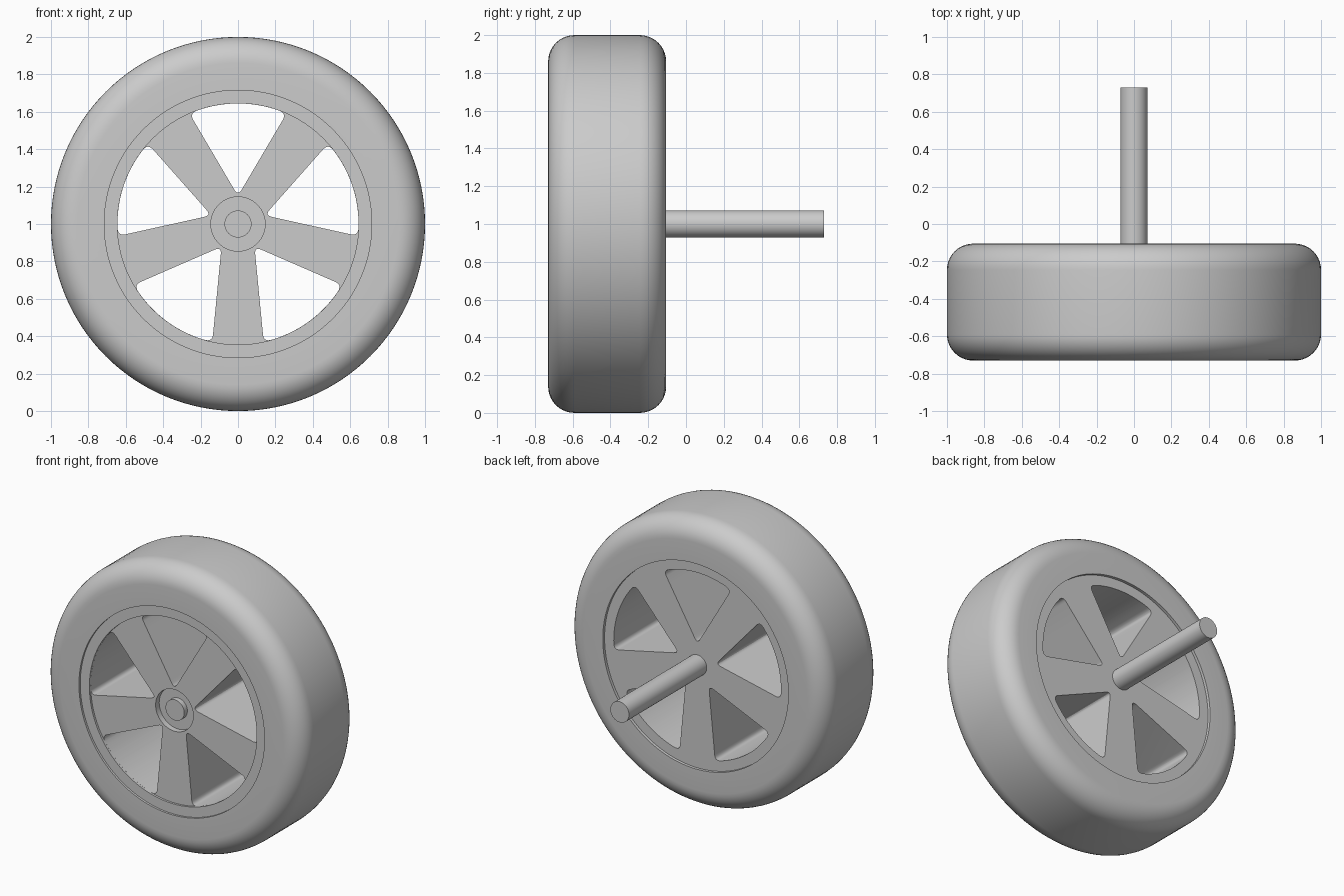
import bpy
import bmesh
from math import sin, cos, pi, radians
from mathutils import Vector, Matrix

if "Cube" in bpy.data.objects:
    bpy.data.objects.remove(bpy.data.objects["Cube"])

grey = bpy.data.materials.new("plain grey")
grey.use_nodes = True
grey.diffuse_color = (0.6, 0.6, 0.6, 1)
grey.node_tree.nodes["Principled BSDF"].inputs["Base Color"].default_value = (0.6, 0.6, 0.6, 1)

CENTRE = Vector((0, 0, 1))
FRONT, BACK = -0.73, -0.105
RIM_R, HOLE_R, HUB_R, AXLE_R = 0.715, 0.645, 0.145, 0.072


def finish(bm, name):
    """Turn a bmesh into a smooth-shaded object with crisp edges."""
    bmesh.ops.recalc_face_normals(bm, faces=bm.faces)
    mesh = bpy.data.meshes.new(name)
    bm.to_mesh(mesh)
    bm.free()
    mesh.materials.append(grey)
    obj = bpy.data.objects.new(name, mesh)
    bpy.context.collection.objects.link(obj)
    return obj


def smooth(obj):
    bpy.ops.object.select_all(action="DESELECT")
    obj.select_set(True)
    bpy.context.view_layer.objects.active = obj
    bpy.ops.object.shade_smooth_by_angle(angle=radians(30))


def lathe(name, profile, closed=False, steps=128):
    """Spin (radius, y) points around the axle line."""
    bm = bmesh.new()
    verts = [bm.verts.new((r, y, 1)) for r, y in profile]
    pairs = list(zip(verts, verts[1:]))
    if closed:
        pairs.append((verts[-1], verts[0]))
    edges = [bm.edges.new(p) for p in pairs]
    bmesh.ops.spin(bm, geom=verts + edges, cent=CENTRE, axis=(0, 1, 0),
                   angle=2 * pi, steps=steps, use_merge=True)
    bmesh.ops.remove_doubles(bm, verts=bm.verts, dist=1e-5)
    return finish(bm, name)


def round_corner(before, corner, after, size=0.04, steps=6):
    """Curve from one side of a corner to the other."""
    a = corner + (before - corner).normalized() * size
    b = corner + (after - corner).normalized() * size
    ts = [i / steps for i in range(steps + 1)]
    return [a * (1 - t) ** 2 + corner * 2 * t * (1 - t) + b * t * t for t in ts]


# Tyre with rounded shoulders
fillet = 0.14
arc = [i * pi / 20 for i in range(11)]
tyre = [(RIM_R, FRONT)]
tyre += [(1 - fillet + fillet * sin(a), FRONT + fillet - fillet * cos(a)) for a in arc]
tyre += [(1 - fillet + fillet * cos(a), BACK - fillet + fillet * sin(a)) for a in arc]
tyre += [(RIM_R, BACK)]
smooth(lathe("tyre", tyre, closed=True))

# Rim disc with raised outer lip and sunken hub
LIP, SPOKE, HUB, REAR = FRONT + 0.015, FRONT + 0.03, FRONT + 0.07, BACK - 0.02
rim = lathe("spoked_rim", [(0, HUB), (HUB_R, HUB), (HUB_R, SPOKE), (HOLE_R, SPOKE),
                           (HOLE_R, LIP), (RIM_R, LIP), (RIM_R, REAR), (0, REAR)])

# Five rounded openings between the spokes
half = radians(23.7)
outer = HOLE_R - 0.0005


def polar(a):
    return Vector((outer * sin(a), 0, outer * cos(a)))


apex, left, right = Vector((0, 0, 0.15)), polar(-half), polar(half)
trim = half - 0.04 / outer
outline = round_corner(apex, left, polar(-trim))
outline += [polar(trim * i / 10) for i in range(-9, 10)]
outline += round_corner(polar(trim), right, apex)
outline += round_corner(right, apex, left)

bm = bmesh.new()
for k in range(5):
    turn = Matrix.Rotation(2 * pi * k / 5, 3, "Y")
    face = bm.faces.new([bm.verts.new(turn @ p + CENTRE + Vector((0, -1, 0))) for p in outline])
    made = bmesh.ops.extrude_face_region(bm, geom=[face], use_keep_orig=True)["geom"]
    bmesh.ops.translate(bm, vec=(0, 1.2, 0),
                        verts=[v for v in made if isinstance(v, bmesh.types.BMVert)])
cutter = finish(bm, "opening_cutter")
cutter.hide_render = True

cut = rim.modifiers.new("openings", "BOOLEAN")
cut.operation = "DIFFERENCE"
cut.solver = "EXACT"
cut.object = cutter
bpy.context.view_layer.objects.active = rim
bpy.ops.object.modifier_apply(modifier=cut.name)
bpy.data.objects.remove(cutter)
smooth(rim)

# Axle running through the hub and out of the back
TIP = FRONT + 0.035
smooth(lathe("axle", [(0, TIP), (AXLE_R, TIP), (AXLE_R, 0.73), (0, 0.73)], steps=48))
